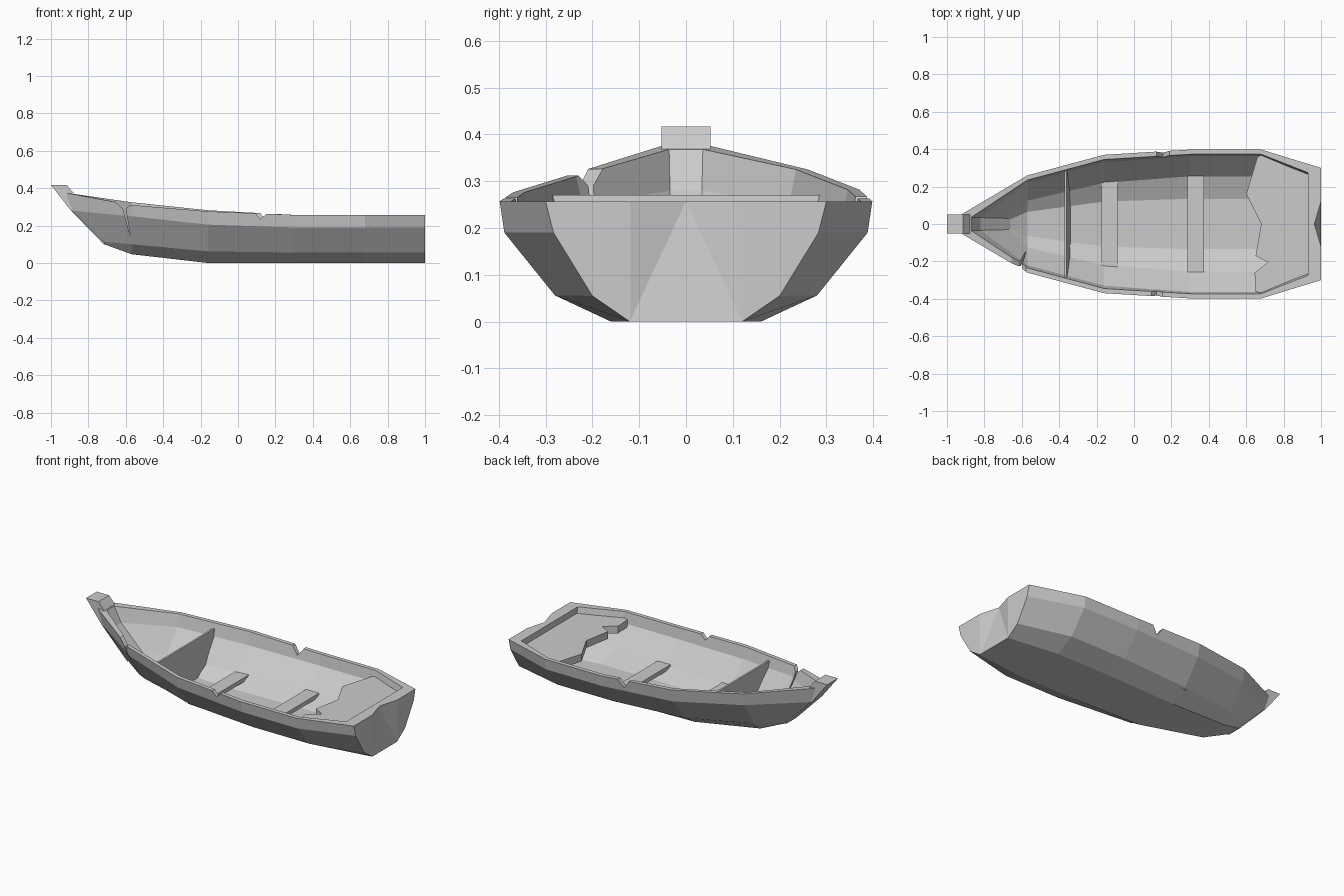
import bpy, bmesh
from mathutils import Vector

if "Cube" in bpy.data.objects:
    bpy.data.objects.remove(bpy.data.objects["Cube"])


def finish(name, bm):
    bmesh.ops.recalc_face_normals(bm, faces=bm.faces)
    me = bpy.data.meshes.new(name)
    bm.to_mesh(me)
    bm.free()
    ob = bpy.data.objects.new(name, me)
    bpy.context.collection.objects.link(ob)
    return ob


def prism(name, pts, offset):
    """Extrude a closed polygon of 3D points along an offset vector."""
    bm = bmesh.new()
    f = bm.faces.new([bm.verts.new(p) for p in pts])
    r = bmesh.ops.extrude_face_region(bm, geom=[f])
    vs = [g for g in r["geom"] if isinstance(g, bmesh.types.BMVert)]
    bmesh.ops.translate(bm, vec=Vector(offset), verts=vs)
    return finish(name, bm)


def at(x, *yz):
    return [(x, y, z) for y, z in yz]


# Hull half-sections, gunwale to keel, from bow to stern
outer = [
    [(-.92, .053, .375), (-.89, .05, .28), (-.73, .047, .115), (-.715, .04, .10)],
    at(-.57, (.26, .325), (.245, .25), (.15, .10), (.09, .047)),
    at(-.16, (.37, .282), (.355, .205), (.245, .062), (.145, 0)),
    at(.30, (.398, .257), (.388, .19), (.28, .056), (.16, 0)),
    at(.68, (.398, .257), (.388, .19), (.28, .056), (.16, 0)),
    at(1.0, (.30, .257), (.283, .19), (.20, .055), (.12, 0)),
]
rise = (0, 0, .014, .025)
inner = [[(x, y - .025, z + dz) for (x, y, z), dz in zip(row, rise)] for row in outer]
inner[0] = [(-.87, .036, .368), (-.82, .034, .28), (-.67, .03, .135), (-.66, .025, .125)]
inner[-1] = [(.93, y, z) for x, y, z in inner[-1]]

# Hull shell: outer skin, inner skin, rim and ends
bm = bmesh.new()


def skin(rows):
    return {s: [[bm.verts.new((x, s * y, z)) for x, y, z in row] for row in rows] for s in (-1, 1)}


O, I = skin(outer), skin(inner)
for S in (O, I):
    for s in (-1, 1):
        for a, b in zip(S[s], S[s][1:]):
            for j in range(3):
                bm.faces.new((a[j], a[j + 1], b[j + 1], b[j]))
    for i in range(5):
        bm.faces.new((S[-1][i][3], S[1][i][3], S[1][i + 1][3], S[-1][i + 1][3]))
for S, i in ((O, 0), (I, 0), (I, -1)):
    for j in range(3):
        bm.faces.new((S[-1][i][j], S[1][i][j], S[1][i][j + 1], S[-1][i][j + 1]))
for s in (-1, 1):
    for i in range(5):
        bm.faces.new((O[s][i][0], O[s][i + 1][0], I[s][i + 1][0], I[s][i][0]))
bm.faces.new((O[-1][0][0], O[1][0][0], I[1][0][0], I[-1][0][0]))

# Transom with a dent in its upper edge
tm = bm.verts.new((.965, 0, .257))
t = {s: bm.verts.new((1, s * .12, .257)) for s in (-1, 1)}
for s in (-1, 1):
    g, k, c, b = O[s][-1]
    bm.faces.new((g, t[s], b, c, k))
    bm.faces.new((t[s], tm, b))
bm.faces.new((tm, O[-1][-1][3], O[1][-1][3]))
bm.faces.new((O[-1][-1][0], t[-1], tm, t[1], O[1][-1][0], I[1][-1][0], I[-1][-1][0]))

# Sagging gunwale on the damaged side
for S in (O, I):
    S[-1][1][0].co.z -= .015
    S[-1][2][0].co.z -= .006
hull = finish("hull", bm)


# Chips and cracks in the planking
def cut(name, pts, y, depth):
    c = prism(name, [(x, y, z) for x, z in pts], (0, depth, 0))
    c.hide_render = True
    c.hide_set(True)
    m = hull.modifiers.new(name, "BOOLEAN")
    m.operation, m.solver, m.object = "DIFFERENCE", "EXACT", c


cut("front_notch", [(.08, .31), (.09, .27), (.12, .235), (.155, .265), (.16, .31)], -.5, .2)
cut("back_notch", [(.10, .31), (.12, .265), (.155, .215), (.19, .26), (.20, .31)], .3, .2)
cut("bow_crack", [(-.67, .38), (-.655, .325), (-.615, .29), (-.575, .14), (-.60, .29), (-.57, .32), (-.57, .38)], -.4, .27)

# Stem post at the bow
stem = [(-1, .417), (-.915, .417), (-.88, .375), (-.83, .28), (-.70, .125), (-.718, .10), (-.893, .28)]
prism("stem_post", [(x, -.052, z) for x, z in stem], (0, .104, 0))

# Low bench planks
for name, x, w in (("front_seat", -.175, .235), ("rear_seat", .285, .256)):
    prism(name, [(x, -w, .055), (x + .088, -w, .055), (x + .088, -w, .08), (x, -w, .08)], (0, 2 * w, 0))

# Bulkhead, leaning slightly toward the bow
half = [(-.36, .285, .27), (-.355, .27, .20), (-.342, .19, .085), (-.34, .105, .035)]
prism("bulkhead", half + [(x, -y, z) for x, y, z in reversed(half)], (-.012, 0, 0))

# Stern deck with a splintered front edge
deck = [(.66, .36), (.69, .375), (.935, .285), (.935, -.285), (.69, -.375), (.65, -.36), (.645, -.26),
        (.715, -.205), (.65, -.17), (.68, 0), (.60, .16)]
prism("stern_deck", [(x, y, .175) for x, y in deck], (0, 0, .045))
